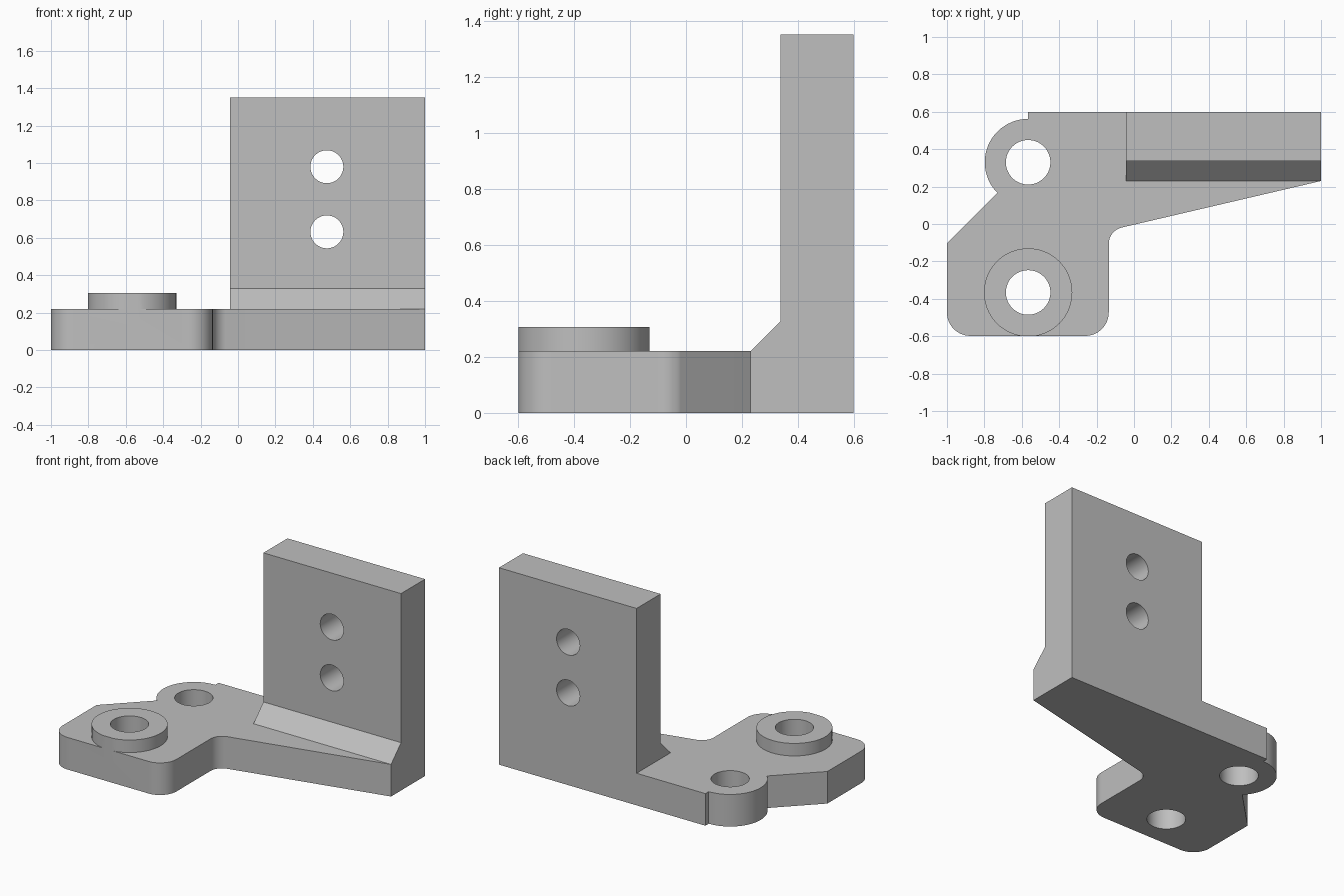
import bpy
import bmesh
from math import sin, cos, radians
from mathutils import Vector

cube = bpy.data.objects.get("Cube")
if cube:
    bpy.data.objects.remove(cube, do_unlink=True)

HALF_DEPTH = 0.598
PLATE_TOP = 0.22
HOLE_X = -0.566
FRONT_HOLE_Y, BACK_HOLE_Y = -0.366, 0.33

grey = bpy.data.materials.new("light grey")
grey.use_nodes = True
colour = (0.52, 0.52, 0.52, 1)
grey.diffuse_color = colour
grey.node_tree.nodes["Principled BSDF"].inputs["Base Color"].default_value = colour


def arc(cx, cy, r, start, end, steps=16):
    """Points along an arc, angles in degrees."""
    angles = [radians(start + (end - start) * i / steps) for i in range(steps + 1)]
    return [(cx + r * cos(a), cy + r * sin(a)) for a in angles]


def circle(cx, cy, r):
    return arc(cx, cy, r, 0, 360, 72)[:-1]


def prism(name, outline, low, high, axis="z"):
    """Extrude a flat outline along the chosen axis."""
    place = {
        "x": lambda a, b: (low, a, b),
        "y": lambda a, b: (a, low, b),
        "z": lambda a, b: (a, b, low),
    }[axis]
    shift = Vector([high - low if axis == k else 0 for k in "xyz"])
    bm = bmesh.new()
    face = bm.faces.new([bm.verts.new(place(a, b)) for a, b in outline])
    top = bmesh.ops.extrude_face_region(bm, geom=[face])["geom"]
    bmesh.ops.translate(bm, vec=shift, verts=[v for v in top if isinstance(v, bmesh.types.BMVert)])
    bmesh.ops.recalc_face_normals(bm, faces=bm.faces)
    mesh = bpy.data.meshes.new(name)
    bm.to_mesh(mesh)
    bm.free()
    mesh.materials.append(grey)
    obj = bpy.data.objects.new(name, mesh)
    bpy.context.collection.objects.link(obj)
    return obj


def combine(target, tool, operation):
    """Apply an exact boolean and discard the tool."""
    mod = target.modifiers.new(operation, "BOOLEAN")
    mod.object, mod.operation, mod.solver = tool, operation, "EXACT"
    bpy.context.view_layer.objects.active = target
    bpy.ops.object.modifier_apply(modifier=mod.name)
    bpy.data.objects.remove(tool, do_unlink=True)


# Base plate: rounded front pad, sloping arm edge and round back lug
corner = 0.125
outline = arc(-1 + corner, -HALF_DEPTH + corner, corner, 180, 270)
outline += arc(-0.135 - corner, -HALF_DEPTH + corner, corner, 270, 360)
outline += arc(-0.045, -0.1065, 0.09, 180, 103.15)
outline += [(1, 0.23), (1, HALF_DEPTH), (HOLE_X, HALF_DEPTH)]
outline += arc(HOLE_X, BACK_HOLE_Y, 0.232, 90, 225, 28)
outline += [(-1, -0.104)]
bracket = prism("mounting_bracket", outline, 0, PLATE_TOP)

# Raised boss, trimmed flush with the front of the pad
ring = [(x, max(y, -HALF_DEPTH)) for x, y in circle(HOLE_X, FRONT_HOLE_Y, 0.236)]
combine(bracket, prism("boss", ring, 0.1, 0.306), "UNION")

# Upright wall with a sloped foot
profile = [(HALF_DEPTH, 0.1), (0.3, 0.1), (0.23, PLATE_TOP),
           (0.338, 0.328), (0.338, 1.35), (HALF_DEPTH, 1.35)]
combine(bracket, prism("wall", profile, -0.044, 1, "x"), "UNION")

# Bolt holes through the plate and the wall
for y in (FRONT_HOLE_Y, BACK_HOLE_Y):
    combine(bracket, prism("plate_hole", circle(HOLE_X, y, 0.119), -0.1, 0.5), "DIFFERENCE")
for z in (0.632, 0.98):
    combine(bracket, prism("wall_hole", circle(0.475, z, 0.088), 0.2, 0.8, "y"), "DIFFERENCE")

# Smooth the curves, keep the edges crisp
bpy.ops.object.select_all(action="DESELECT")
bracket.select_set(True)
bpy.context.view_layer.objects.active = bracket
bpy.ops.object.shade_smooth_by_angle(angle=radians(30))
